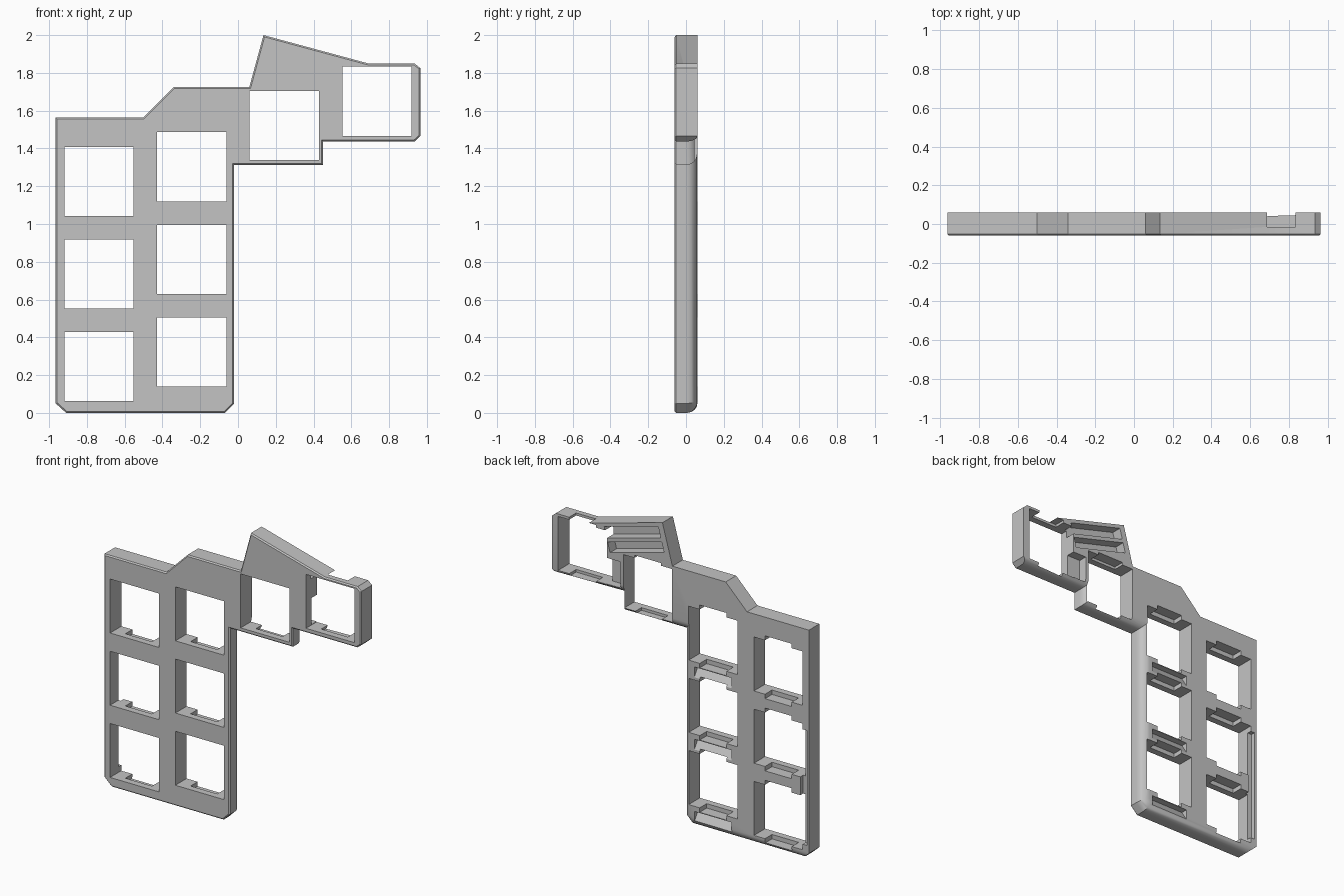
import bpy, bmesh
from mathutils import Vector

cube = bpy.data.objects.get("Cube")
if cube:
    bpy.data.objects.remove(cube, do_unlink=True)

FRONT, BACK, OUT = -0.06, 0.06, 0.1
HALF = 0.183  # half of a square opening

grey = bpy.data.materials.new("plain_grey")
grey.use_nodes = True
colour = (0.55, 0.55, 0.55, 1)
grey.diffuse_color = colour
grey.node_tree.nodes["Principled BSDF"].inputs["Base Color"].default_value = colour


def add_prism(bm, points, shift):
    """Extrude a closed loop of 3D points along a vector."""
    face = bm.faces.new([bm.verts.new(p) for p in points])
    ext = bmesh.ops.extrude_face_region(bm, geom=[face])
    moved = [v for v in ext["geom"] if isinstance(v, bmesh.types.BMVert)]
    bmesh.ops.translate(bm, verts=moved, vec=shift)
    bmesh.ops.recalc_face_normals(bm, faces=bm.faces)


def add_box(bm, x0, x1, z0, z1, y0, y1=OUT):
    pts = [(x0, y0, z0), (x1, y0, z0), (x1, y0, z1), (x0, y0, z1)]
    add_prism(bm, pts, (0, y1 - y0, 0))


def make_object(name, bm):
    mesh = bpy.data.meshes.new(name)
    bm.to_mesh(mesh)
    bm.free()
    mesh.materials.append(grey)
    obj = bpy.data.objects.new(name, mesh)
    bpy.context.collection.objects.link(obj)
    return obj


# Plate outline (x, z), counter-clockwise from the lower left chamfer
outline = [(-0.965, 0.05), (-0.91, 0), (-0.07, 0), (-0.02, 0.05),
           (-0.02, 1.312), (0.45, 1.312), (0.45, 1.437), (0.935, 1.437),
           (0.965, 1.465), (0.965, 1.825), (0.935, 1.85), (0.69, 1.85),
           (0.135, 2.0), (0.06, 1.725), (-0.34, 1.725), (-0.5, 1.565),
           (-0.965, 1.565)]
bm = bmesh.new()
add_prism(bm, [(x, FRONT, z) for x, z in outline], (0, BACK - FRONT, 0))

# Rounded back edge along the lower and inner sides
rounded = [Vector((x, BACK, z)) for x, z in outline[1:8]]


def on_round(v):
    return any((v.co - p).length < 0.001 for p in rounded)


edges = [e for e in bm.edges if all(on_round(v) for v in e.verts)]
bmesh.ops.bevel(bm, geom=edges, offset=0.06, segments=6, profile=0.5,
                affect='EDGES')

# Fine bevel around the front
edges = [e for e in bm.edges
         if all(abs(v.co.y - FRONT) < 0.001 for v in e.verts)]
bmesh.ops.bevel(bm, geom=edges, offset=0.008, segments=1, affect='EDGES')
plate = make_object("key_plate", bm)


def carve(bm, name):
    """Subtract a group of separate solids from the plate."""
    cutter = make_object(name, bm)
    cutter.hide_render = True
    mod = plate.modifiers.new(name, 'BOOLEAN')
    mod.operation = 'DIFFERENCE'
    mod.solver = 'EXACT'
    mod.object = cutter
    bpy.context.view_layer.objects.active = plate
    bpy.ops.object.modifier_apply(modifier=name)
    bpy.data.objects.remove(cutter, do_unlink=True)


outer = [(-0.735, 0.245 + 0.49 * i) for i in range(3)]
inner = [(-0.245, 0.323 + 0.49 * i) for i in range(3)]
thumb = [(0.245, 1.522), (0.735, 1.65)]
keys = outer + inner + thumb

# Square openings
bm = bmesh.new()
for x, z in keys:
    add_box(bm, x - HALF, x + HALF, z - HALF, z + HALF, -OUT)
carve(bm, "openings")

# Clip notches above and below each opening
bm = bmesh.new()
for x, z in keys:
    reach = HALF + (0.018 if (x, z) in thumb else 0.03)
    add_box(bm, x - 0.1, x + 0.1, z - reach, z + reach, -0.015)
carve(bm, "clip_notches")

# Sloped pockets under the inner column
bm = bmesh.new()
for x, z in inner:
    top = z - HALF - 0.035
    profile = [(0.015, top), (OUT, top), (OUT, top - 0.07), (BACK, top - 0.07)]
    add_prism(bm, [(x - 0.14, y, h) for y, h in profile], (0.28, 0, 0))
carve(bm, "sloped_pockets")

# Cable channel in the outer rim, and the step between the thumb openings
bm = bmesh.new()
add_box(bm, -0.95, -0.9, 0.1, 0.88, 0.03)
add_box(bm, 0.45, 0.57, 1.47, 1.65, 0.0)
carve(bm, "channel_and_step")

# Slanted grooves behind the thumb slope
bm = bmesh.new()
tip = Vector((0.135, 0, 2.0))
along = (Vector((0.69, 0, 1.85)) - tip).normalized()
inward = Vector((along.z, 0, -along.x))
depth = Vector((0, -0.01, 0))
for near, far in ((0.025, 0.1), (0.125, 0.195)):
    loop = [tip + depth + along * a + inward * d
            for a, d in ((0.04, near), (0.46, near), (0.46, far), (0.04, far))]
    add_prism(bm, loop, (0, OUT, 0))
carve(bm, "slanted_grooves")

# Smooth only the rounded edge
plate.select_set(True)
bpy.context.view_layer.objects.active = plate
bpy.ops.object.shade_smooth_by_angle(angle=0.5)
